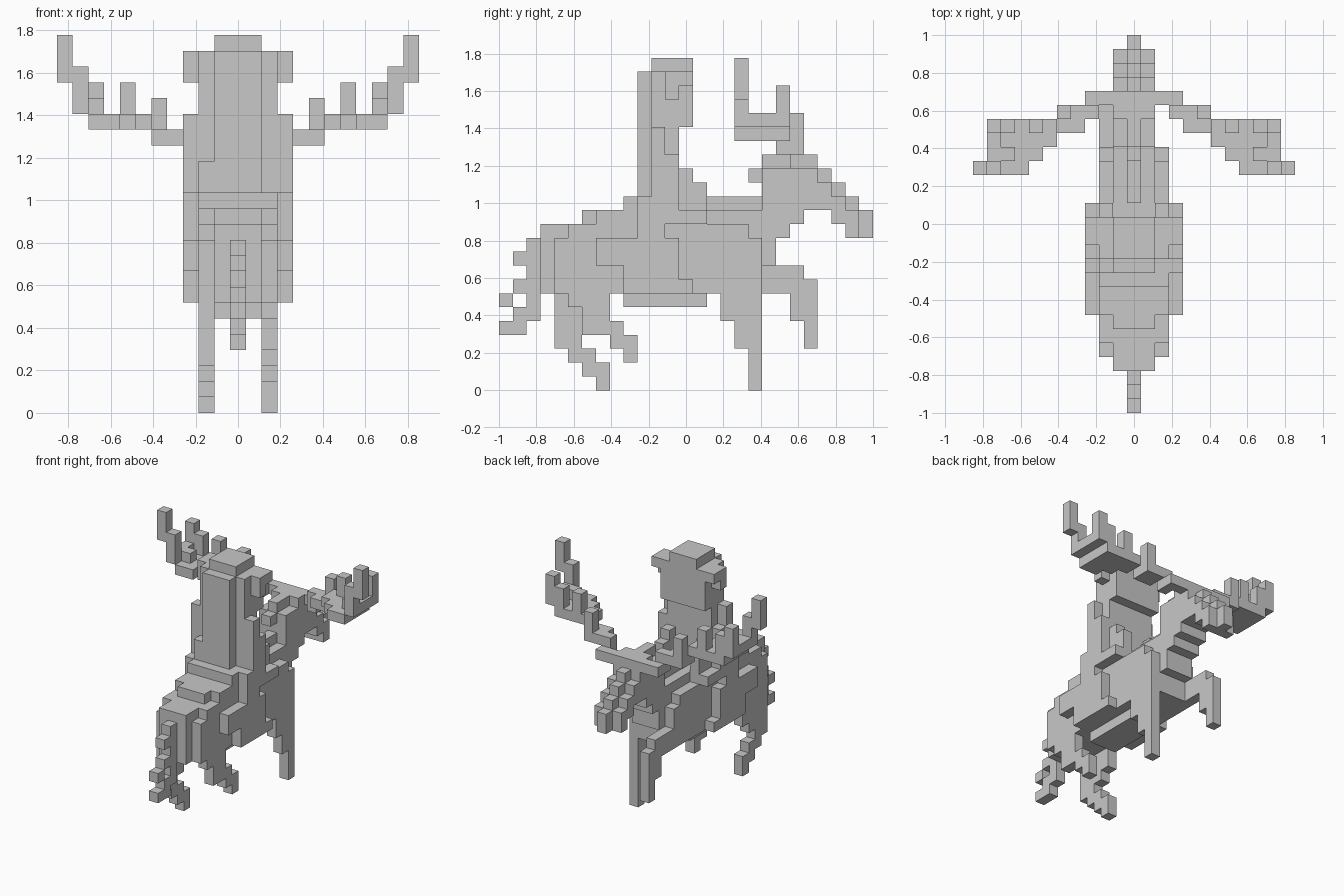
import bpy
import bmesh
from mathutils import Vector

if "Cube" in bpy.data.objects:
    bpy.data.objects.remove(bpy.data.objects["Cube"], do_unlink=True)

UNIT = 2 / 27
parts = {}

grey = bpy.data.materials.new("plain grey")
grey.use_nodes = True
grey.diffuse_color = (0.58, 0.58, 0.58, 1)
grey.node_tree.nodes["Principled BSDF"].inputs["Base Color"].default_value = grey.diffuse_color


def block(part, wide, along, up, mirror=False):
    """Fill a box of grid cells; wide is centred on zero, along and up count from zero."""
    cells = parts.setdefault(part, set())
    for x in range(wide[0], wide[1] + 1):
        for y in range(along[0], along[1] + 1):
            for z in range(up[0], up[1] + 1):
                cells.add((x, y, z))
                if mirror:
                    cells.add((-x, y, z))


def limb(part, side, columns):
    """A one-cell-thick limb given as (along, lowest, highest) columns."""
    for along, low, high in columns:
        block(part, wide=(side, side), along=(along, along), up=(low, high))


def build(part, cells):
    """Skin the outside of a cell set and merge its flat areas."""
    bm = bmesh.new()
    points = {}
    for cell in cells:
        for axis in range(3):
            for sign in (-1, 1):
                near = list(cell)
                near[axis] += sign
                if tuple(near) in cells:
                    continue
                ring = []
                for a, b in ((0, 0), (1, 0), (1, 1), (0, 1)):
                    corner = list(cell)
                    corner[axis] += sign > 0
                    corner[(axis + 1) % 3] += a
                    corner[(axis + 2) % 3] += b
                    key = tuple(corner)
                    if key not in points:
                        x, y, z = key
                        points[key] = bm.verts.new(Vector((x - 0.5, y - 13.5, z)) * UNIT)
                    ring.append(points[key])
                bm.faces.new(ring if sign > 0 else ring[::-1])
    bmesh.ops.dissolve_limit(bm, angle_limit=0.01, verts=bm.verts, edges=bm.edges)
    mesh = bpy.data.meshes.new(part)
    bm.to_mesh(mesh)
    bm.free()
    mesh.materials.append(grey)
    bpy.context.collection.objects.link(bpy.data.objects.new(part, mesh))


# Animal body, rump and belly
block("body", wide=(-2, 2), along=(4, 18), up=(7, 10))
block("body", wide=(-1, 1), along=(3, 5), up=(7, 11))
block("body", wide=(-2, 2), along=(5, 17), up=(11, 11))
block("body", wide=(-1, 1), along=(9, 14), up=(6, 6))

# Tail
limb("tail", 0, [(2, 5, 10), (1, 9, 9), (1, 7, 7), (1, 4, 5), (0, 6, 6), (0, 4, 4)])

# Legs in mid-stride
limb("front_leg_left", 2, [(16, 5, 10), (17, 3, 10), (18, 0, 10)])
limb("front_leg_right", -2, [(19, 7, 8), (20, 7, 8), (21, 5, 8), (22, 3, 7)])
limb("hind_leg_left", 2, [(5, 6, 8), (6, 4, 8), (7, 4, 8), (8, 3, 4), (9, 2, 3)])
limb("hind_leg_right", -2, [(4, 3, 8), (5, 2, 8), (6, 4, 8), (7, 5, 8), (6, 1, 2), (7, 0, 1)])

# Neck with a raised middle ridge
block("neck", wide=(-1, 1), along=(13, 18), up=(11, 12))
block("neck", wide=(-1, 1), along=(19, 19), up=(9, 15))
block("neck", wide=(-1, 1), along=(20, 20), up=(11, 15))
limb("neck", 0, [(15, 13, 13), (16, 13, 13), (17, 13, 13), (18, 13, 13), (18, 15, 15), (19, 16, 16), (20, 16, 16)])

# Head tapering to the muzzle, ridge along the middle
block("head", wide=(-1, 1), along=(21, 21), up=(12, 16))
block("head", wide=(-1, 1), along=(22, 22), up=(13, 15))
block("head", wide=(-1, 1), along=(23, 23), up=(13, 14))
block("head", wide=(-1, 1), along=(24, 24), up=(12, 13))
block("head", wide=(-1, 1), along=(25, 25), up=(11, 12))
limb("head", 0, [(22, 16, 16), (23, 15, 15), (24, 14, 14), (25, 13, 13), (26, 11, 12)])

# Antlers: root, beam, stepped palm and upright tines
block("antlers", wide=(1, 3), along=(22, 22), up=(16, 16), mirror=True)
block("antlers", wide=(3, 3), along=(21, 21), up=(16, 16), mirror=True)
block("antlers", wide=(3, 5), along=(21, 21), up=(17, 17), mirror=True)
block("antlers", wide=(4, 5), along=(20, 20), up=(17, 17), mirror=True)
block("antlers", wide=(5, 5), along=(21, 21), up=(17, 19), mirror=True)
for x, back in ((6, 19), (7, 18), (8, 17), (9, 17)):
    block("antlers", wide=(x, x), along=(back, 20), up=(18, 18), mirror=True)
for x in (7, 9):
    block("antlers", wide=(x, x), along=(20, 20), up=(19, 20), mirror=True)
block("antlers", wide=(9, 9), along=(18, 18), up=(19, 19), mirror=True)
block("antlers", wide=(10, 10), along=(17, 20), up=(19, 19), mirror=True)
block("antlers", wide=(10, 10), along=(20, 20), up=(20, 21), mirror=True)
block("antlers", wide=(10, 10), along=(17, 17), up=(20, 21), mirror=True)
block("antlers", wide=(11, 11), along=(17, 17), up=(21, 23), mirror=True)

# Saddle blanket
block("blanket", wide=(-1, 1), along=(6, 6), up=(12, 12))
block("blanket", wide=(-2, 2), along=(7, 9), up=(12, 12))
block("blanket", wide=(-2, 2), along=(9, 9), up=(13, 13))
block("blanket", wide=(3, 3), along=(7, 8), up=(9, 10), mirror=True)

# Rider legs with feet pointing ahead
block("rider_legs", wide=(3, 3), along=(9, 12), up=(7, 10), mirror=True)
block("rider_legs", wide=(3, 3), along=(13, 13), up=(7, 7), mirror=True)
block("rider_legs", wide=(2, 3), along=(13, 14), up=(12, 12), mirror=True)

# Rider torso and arms
block("rider_torso", wide=(-2, 2), along=(10, 10), up=(11, 13))
block("rider_torso", wide=(-2, 2), along=(11, 12), up=(11, 18))
block("rider_arms", wide=(3, 3), along=(10, 10), up=(11, 13), mirror=True)
block("rider_arms", wide=(3, 3), along=(11, 11), up=(11, 18), mirror=True)
block("rider_arms", wide=(3, 3), along=(12, 12), up=(12, 16), mirror=True)
block("rider_arms", wide=(2, 2), along=(13, 13), up=(13, 15), mirror=True)
block("rider_arms", wide=(2, 2), along=(14, 14), up=(13, 14), mirror=True)

# Rider head, ears, cap and long hair down the back
block("rider_head", wide=(-2, 2), along=(11, 13), up=(19, 22))
block("rider_ears", wide=(3, 3), along=(12, 13), up=(22, 22), mirror=True)
block("rider_ears", wide=(3, 3), along=(12, 12), up=(21, 21), mirror=True)
block("rider_cap", wide=(-1, 1), along=(11, 13), up=(23, 23))
block("rider_hair", wide=(-1, 1), along=(10, 10), up=(14, 22))
block("rider_hair", wide=(-2, -2), along=(10, 10), up=(14, 15))

for part, cells in parts.items():
    build(part, cells)
